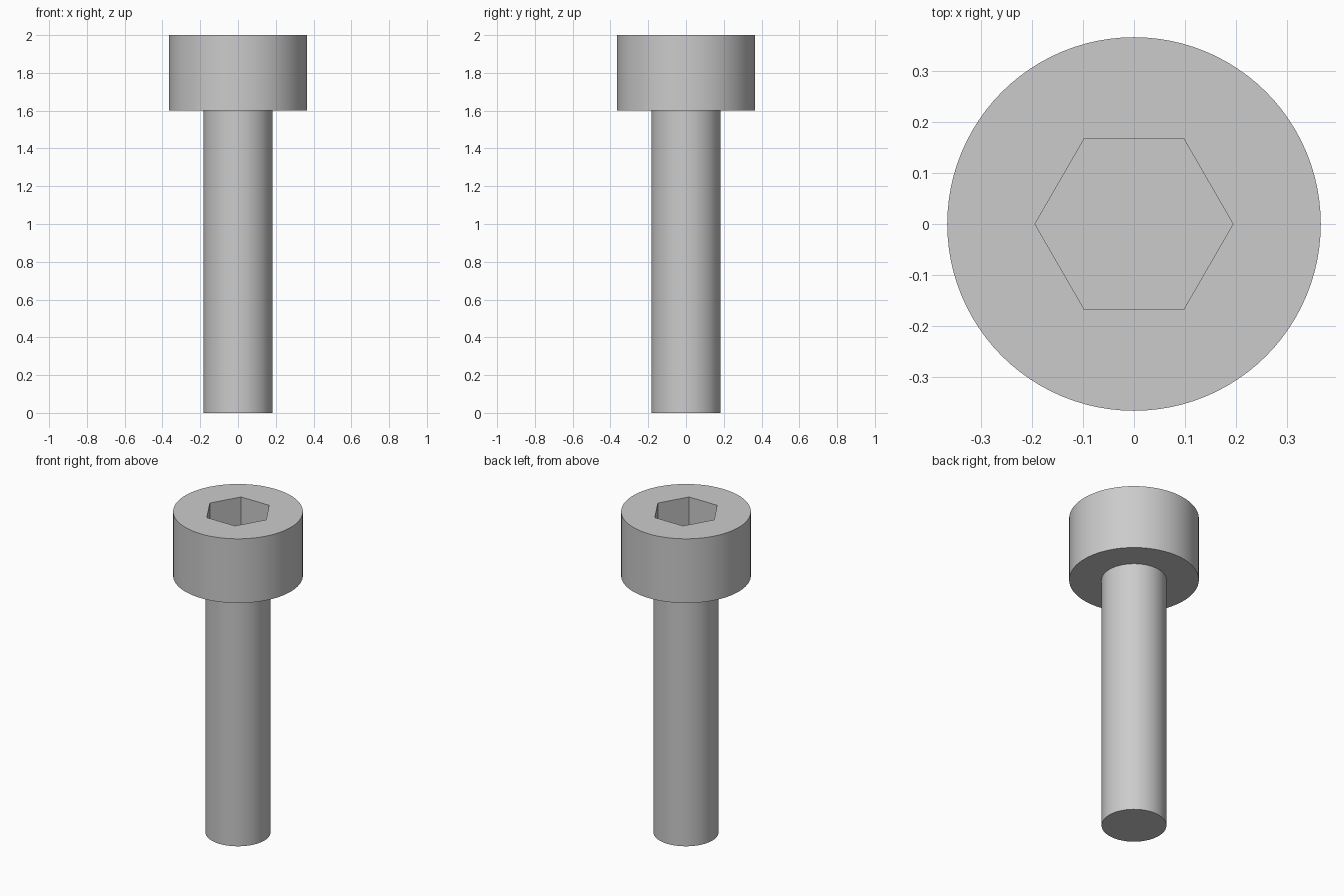
import bpy
import bmesh
import math

cube = bpy.data.objects.get("Cube")
if cube:
    bpy.data.objects.remove(cube, do_unlink=True)

SEGMENTS = 96
SHANK_R, HEAD_R = 0.183, 0.366
HEAD_Z, TOP_Z = 1.6, 2.0
SOCKET_R, SOCKET_DEPTH = 0.194, 0.2

steel = bpy.data.materials.new("grey steel")
steel.use_nodes = True
colour = (0.6, 0.6, 0.6, 1)
steel.diffuse_color = colour
steel.node_tree.nodes["Principled BSDF"].inputs["Base Color"].default_value = colour


def make_object(name, bm):
    bmesh.ops.recalc_face_normals(bm, faces=bm.faces[:])
    mesh = bpy.data.meshes.new(name)
    bm.to_mesh(mesh)
    bm.free()
    mesh.materials.append(steel)
    obj = bpy.data.objects.new(name, mesh)
    bpy.context.scene.collection.objects.link(obj)
    return obj


# Shank and head: one turned profile with flat caps
bm = bmesh.new()
profile = [(SHANK_R, 0), (SHANK_R, HEAD_Z), (HEAD_R, HEAD_Z), (HEAD_R, TOP_Z)]
verts = [bm.verts.new((r, 0, z)) for r, z in profile]
edges = [bm.edges.new(pair) for pair in zip(verts, verts[1:])]
bmesh.ops.spin(bm, geom=verts + edges, axis=(0, 0, 1), cent=(0, 0, 0),
               angle=math.tau, steps=SEGMENTS, use_merge=False)
bmesh.ops.remove_doubles(bm, verts=bm.verts[:], dist=0.0001)
bmesh.ops.holes_fill(bm, edges=[e for e in bm.edges if e.is_boundary], sides=0)
screw = make_object("socket_head_screw", bm)

# Hexagonal socket, with corners on the x axis
bm = bmesh.new()
corners = [bm.verts.new((SOCKET_R * math.cos(i * math.tau / 6),
                         SOCKET_R * math.sin(i * math.tau / 6),
                         TOP_Z - SOCKET_DEPTH)) for i in range(6)]
base = bm.faces.new(corners)
wall = bmesh.ops.extrude_face_region(bm, geom=[base], use_keep_orig=True)
bmesh.ops.translate(bm, vec=(0, 0, SOCKET_DEPTH + 0.1),
                    verts=[v for v in wall["geom"] if isinstance(v, bmesh.types.BMVert)])
cutter = make_object("socket_cutter", bm)
cutter.hide_render = True

cut = screw.modifiers.new("hex socket", "BOOLEAN")
cut.operation = "DIFFERENCE"
cut.solver = "EXACT"
cut.object = cutter

bpy.ops.object.select_all(action="DESELECT")
screw.select_set(True)
bpy.context.view_layer.objects.active = screw
bpy.ops.object.modifier_apply(modifier=cut.name)
bpy.data.objects.remove(cutter, do_unlink=True)
bpy.ops.object.shade_smooth_by_angle(angle=math.radians(30))
